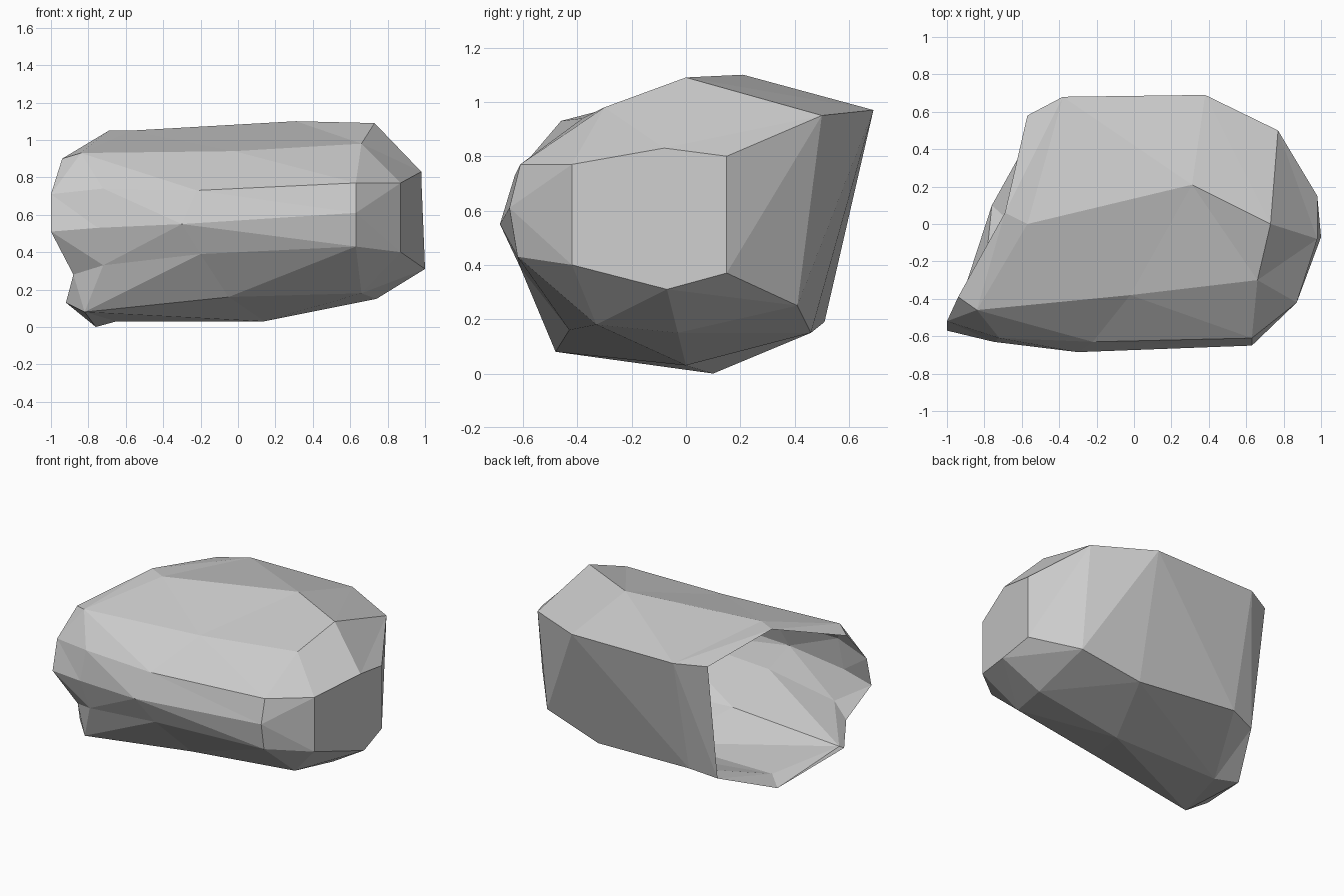
import bpy, bmesh
from mathutils import Vector

if "Cube" in bpy.data.objects:
    bpy.data.objects.remove(bpy.data.objects["Cube"])

# Strips running along the rock: open left rim, left, middle, right shoulder
rows = [
    [(-.69, .06, 1.05), (-.57, 0, 1.05), (.31, .21, 1.10), (.73, 0, 1.09)],
    [(-.94, -.39, .90), (-.84, -.46, .93), (-.02, -.38, .94), (.66, -.30, .98)],
    [(-1, -.52, .71), (-.72, -.61, .74), (-.22, -.63, .73), (.63, -.61, .77)],
    [(-1, -.57, .51), (-.75, -.63, .53), (-.30, -.685, .55), (.63, -.65, .61)],
    [(-.88, -.47, .28), (-.72, -.57, .33), (-.20, -.61, .39), (.63, -.62, .43)],
    [(-.92, -.39, .13), (-.82, -.48, .08), (-.05, -.43, .16), (.66, -.33, .18)],
    [(-.76, .10, 0), (-.65, 0, .03), (.14, 0, .03), (.74, -.03, .15)],
    [(-.56, .46, .15), (-.38, .51, .19), (.34, .46, .15), (.76, .41, .25)],
    [(-.57, .58, .96), (-.38, .68, .97), (.38, .69, .97), (.77, .50, .95)],
]
# Right end facet and the corner each strip runs into
cap = [(.98, -.08, .83), (.87, -.42, .77), (.87, -.42, .40),
       (1, -.07, .31), (.98, .15, .37), (.98, .15, .80)]
ends = [0, 1, 1, 1, 2, 2, 3, 4, 5]

bm = bmesh.new()
cap_v = [bm.verts.new(p) for p in cap]
grid = [[bm.verts.new(p) for p in r] + [cap_v[e]] for r, e in zip(rows, ends)]
centre = Vector((0, 0, .55))

# Skin: each quad is split along its outermost diagonal
for i in range(len(grid)):
    a, b = grid[i], grid[(i + 1) % len(grid)]
    for j in range(4):
        q = [a[j], b[j], b[j + 1], a[j + 1]]
        if q[2] is q[3]:
            bm.faces.new(q[:3])
            continue
        p = [v.co for v in q]
        out = (p[0] + p[1] + p[2] + p[3]) / 4 - centre
        if (p[0] + p[2] - p[1] - p[3]).dot(out) > 0:
            tris = ((0, 1, 2), (0, 2, 3))
        else:
            tris = ((0, 1, 3), (1, 2, 3))
        for t in tris:
            bm.faces.new([q[k] for k in t])
bm.faces.new(cap_v)
bmesh.ops.recalc_face_normals(bm, faces=bm.faces)

# Hollow rock shell, open on the left
mesh = bpy.data.meshes.new("rock_shell")
bm.to_mesh(mesh)
bm.free()
bpy.context.collection.objects.link(bpy.data.objects.new("rock_shell", mesh))
